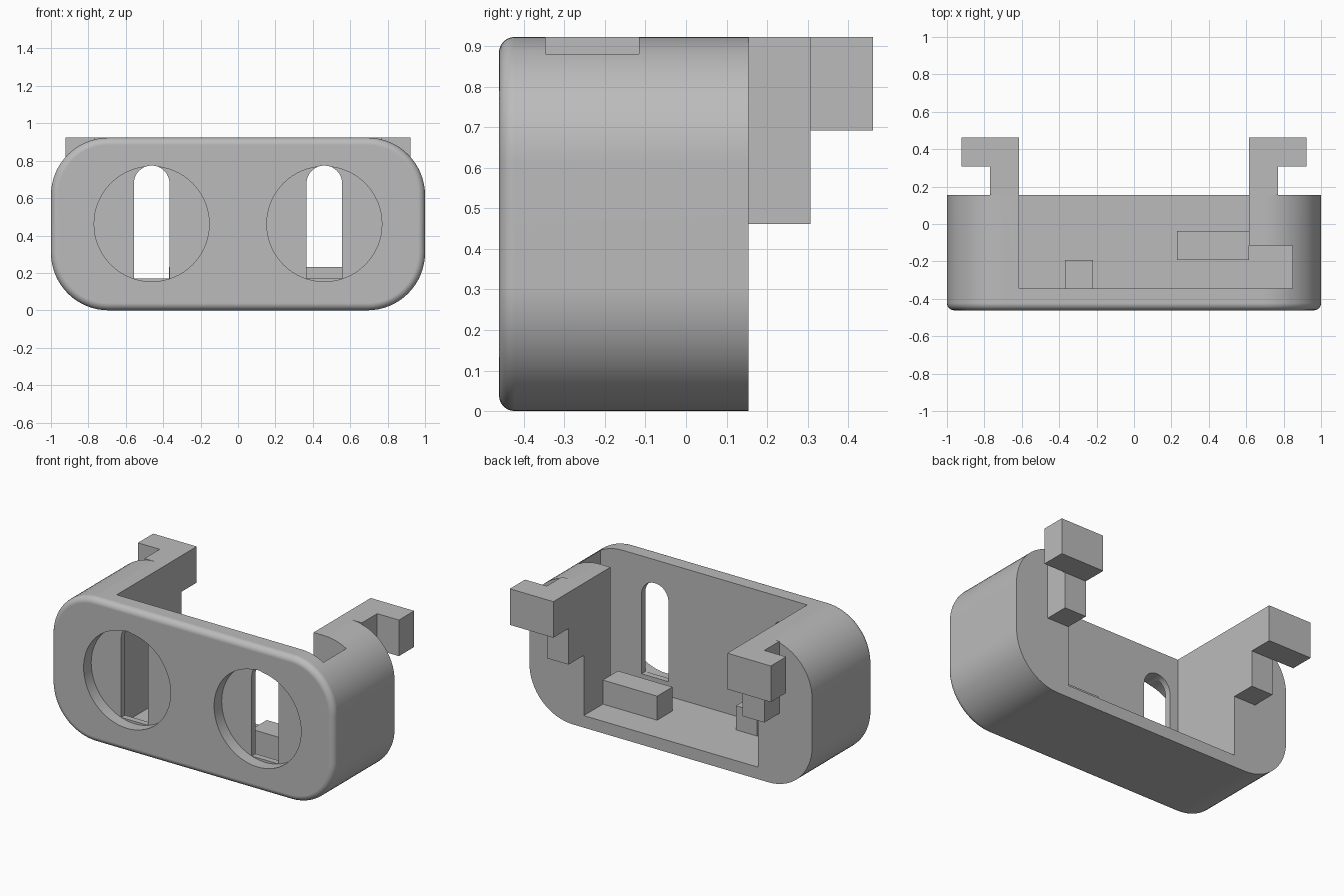
import bpy, bmesh, math

cube = bpy.data.objects.get("Cube")
if cube:
    bpy.data.objects.remove(cube, do_unlink=True)

U = 1 / 13  # design unit: the body is 26 units wide

grey = bpy.data.materials.new("plain_grey")
grey.use_nodes = True
grey.diffuse_color = (0.5, 0.5, 0.5, 1)
grey.node_tree.nodes["Principled BSDF"].inputs["Base Color"].default_value = (0.5, 0.5, 0.5, 1)


def prism(name, points, axis, lo, hi, fillet=0):
    """Extrude an (x, z) profile along y, or an (x, y) profile along z."""
    place = (lambda a, b, c: (a, c, b)) if axis == "y" else (lambda a, b, c: (a, b, c))
    bm = bmesh.new()
    start, end = ([bm.verts.new([k * U for k in place(a, b, c)]) for a, b in points]
                  for c in (lo, hi))
    front = bm.faces.new(start)
    bm.faces.new(end)
    n = len(points)
    for i in range(n):
        j = (i + 1) % n
        bm.faces.new((start[i], start[j], end[j], end[i]))
    bmesh.ops.recalc_face_normals(bm, faces=bm.faces)
    if fillet:
        bmesh.ops.bevel(bm, geom=list(front.edges), offset=fillet * U,
                        segments=6, profile=0.5, affect="EDGES")
    mesh = bpy.data.meshes.new(name)
    bm.to_mesh(mesh)
    bm.free()
    mesh.materials.append(grey)
    obj = bpy.data.objects.new(name, mesh)
    bpy.context.collection.objects.link(obj)
    return obj


def box(name, x, y, z):
    return prism(name, [(x[0], y[0]), (x[1], y[0]), (x[1], y[1]), (x[0], y[1])], "z", *z)


def arc(cx, cz, r, start, end, steps):
    angles = [math.radians(start + (end - start) * i / steps) for i in range(steps + 1)]
    return [(cx + r * math.cos(t), cz + r * math.sin(t)) for t in angles]


# Rounded body with a filleted front edge
outline = []
for cx, cz, turn in ((9, 8, 0), (-9, 8, 90), (-9, 4, 180), (9, 4, 270)):
    outline += arc(cx, cz, 4, turn, turn + 90, 16)
body = prism("body", outline, "y", -6, 2, fillet=0.5)

# Cavity open at top and back, with a pocket into the left wall
cutters = [prism("cavity_cutter",
                 [(-8, -4.5), (11, -4.5), (11, -1.5), (8, -1.5), (8, 3), (-8, 3)], "z", 1, 13)]

# Round recesses and upright slots in the front wall
for x in (-6, 6):
    cutters.append(prism("recess_cutter", arc(x, 6, 4, 0, 360, 64)[:-1], "y", -7, -5))
    slot = arc(x, 8.82, 1.24, 0, 180, 20) + [(x - 1.24, 2.2), (x + 1.24, 2.2)]
    cutters.append(prism("slot_cutter", slot, "y", -7, -4))

bpy.context.view_layer.objects.active = body
for cutter in cutters:
    mod = body.modifiers.new("cut", "BOOLEAN")
    mod.operation = "DIFFERENCE"
    mod.solver = "EXACT"
    mod.object = cutter
    bpy.ops.object.modifier_apply(modifier=mod.name)
    bpy.data.objects.remove(cutter, do_unlink=True)

# Smooth rounds, crisp edges
bpy.ops.object.select_all(action="DESELECT")
body.select_set(True)
bpy.ops.object.shade_smooth_by_angle(angle=math.radians(30))
weighted = body.modifiers.new("flat_face_normals", "WEIGHTED_NORMAL")
weighted.keep_sharp = True

# Rear hooks: a flat elbow on top of a short post, mirrored
for side, s in (("left", 1), ("right", -1)):
    elbow = [(8, 2), (10, 2), (10, 4), (12, 4), (12, 6), (8, 6)]
    prism(side + "_hook", [(s * x, y) for x, y in elbow], "z", 9, 12)
    box(side + "_hook_post", (s * 8, s * 10), (2, 4), (6, 9))

# Blocks on the cavity floor
box("floor_rail", (3, 8), (-2.5, -0.5), (1, 3))
box("floor_stop", (-4.8, -2.85), (-4.5, -2.5), (1, 3))
